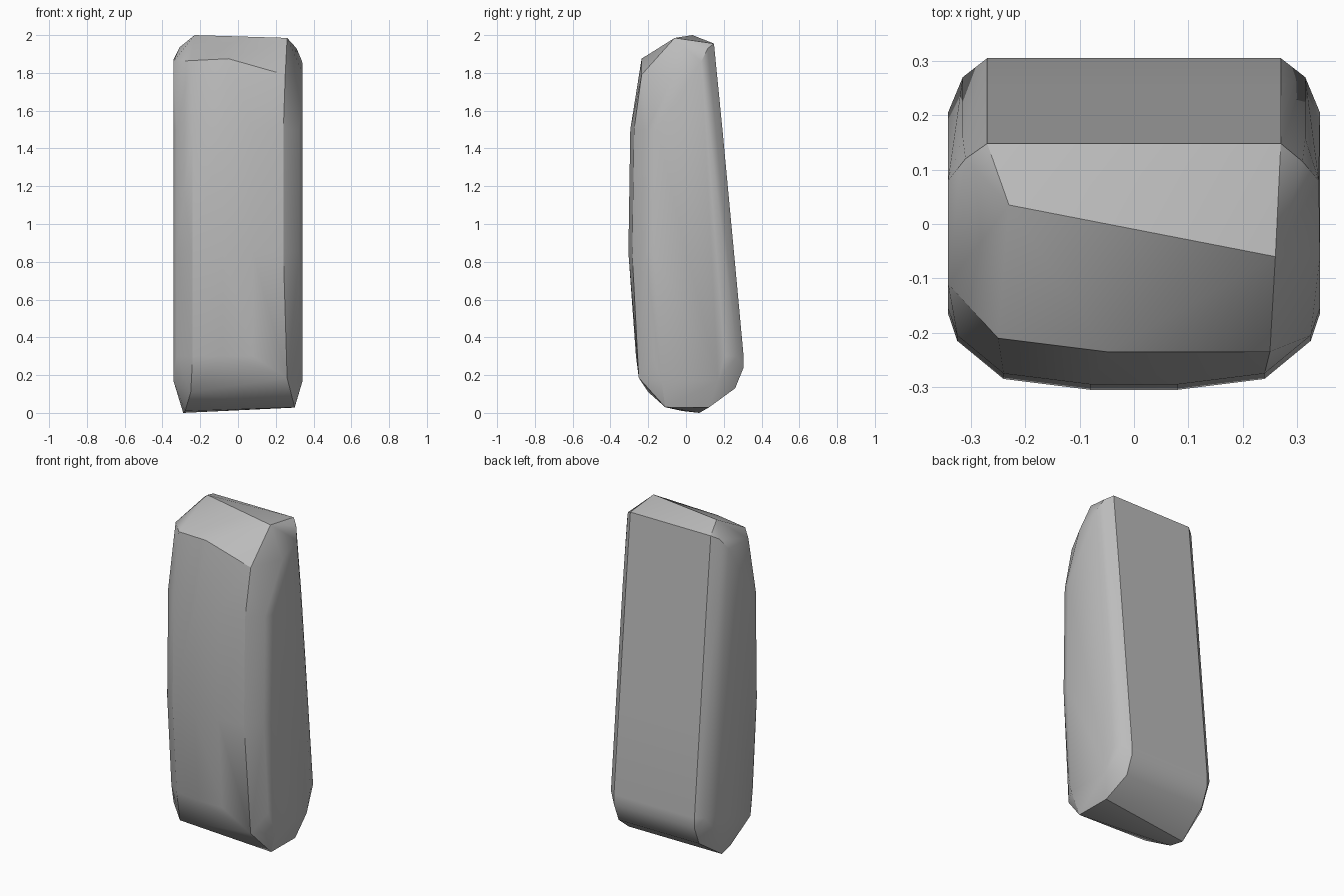
import bpy, bmesh, math

cube = bpy.data.objects.get("Cube")
if cube:
    bpy.data.objects.remove(cube, do_unlink=True)

stone = bpy.data.materials.new("stone_grey")
stone.use_nodes = True
stone.diffuse_color = (0.5, 0.5, 0.5, 1)
stone.node_tree.nodes["Principled BSDF"].inputs["Base Color"].default_value = stone.diffuse_color


def section(z, front, back):
    """Rounded rectangular slice through the standing stone."""
    half = [(0.08, front), (0.24, front + 0.02), (0.325, front + 0.09),
            (0.342, front + 0.14), (0.342, back - 0.1),
            (0.315, back - 0.035), (0.27, back)]
    return [(side * x, y, z) for side in (-1, 1) for x, y in half]


# Body slices: height, front depth, back depth
points = []
for z, front, back in [(0.3, -0.265, 0.305), (0.85, -0.305, 0.254), (1.5, -0.295, 0.193)]:
    points += section(z, front, back)

# Chipped top: front edge, right corner chip, back edge, then the two peaks
points += [(-0.342, -0.11, 1.86), (-0.25, -0.21, 1.865), (-0.05, -0.235, 1.875),
           (0.25, -0.235, 1.79), (0.342, -0.06, 1.8), (0.34, 0.08, 1.86),
           (0.31, 0.115, 1.93), (0.27, 0.148, 1.955), (-0.27, 0.148, 1.955),
           (-0.31, 0.12, 1.935), (-0.342, 0.08, 1.87),
           (-0.23, 0.035, 2), (0.26, -0.06, 1.985)]

# Chipped foot: front edge, underside, then the matching sides and back
points += [(-0.25, -0.2, 0.11), (0.26, -0.25, 0.185),
           (-0.29, 0.07, 0), (-0.28, -0.02, 0.01),
           (0.3, 0.12, 0.028), (0.3, -0.11, 0.03)]
for side in (-1, 1):
    points += [(side * 0.342, -0.13, 0.17), (side * 0.342, 0.17, 0.17),
               (side * 0.27, 0.26, 0.13), (side * 0.27, 0.305, 0.24)]

# Wrap the slices and chips into one solid
bm = bmesh.new()
for p in points:
    bm.verts.new(p)
hull = bmesh.ops.convex_hull(bm, input=bm.verts)
loose = {g for g in hull["geom_interior"] + hull["geom_unused"] if isinstance(g, bmesh.types.BMVert)}
bmesh.ops.delete(bm, geom=list(loose), context="VERTS")
bmesh.ops.dissolve_limit(bm, angle_limit=math.radians(1), verts=bm.verts, edges=bm.edges)
bmesh.ops.recalc_face_normals(bm, faces=bm.faces)

mesh = bpy.data.meshes.new("standing_stone")
bm.to_mesh(mesh)
bm.free()
mesh.materials.append(stone)
obj = bpy.data.objects.new("standing_stone", mesh)
bpy.context.collection.objects.link(obj)

# Soft shading with crisp chipped edges
bpy.context.view_layer.objects.active = obj
obj.select_set(True)
bpy.ops.object.shade_smooth_by_angle(angle=math.radians(32))
